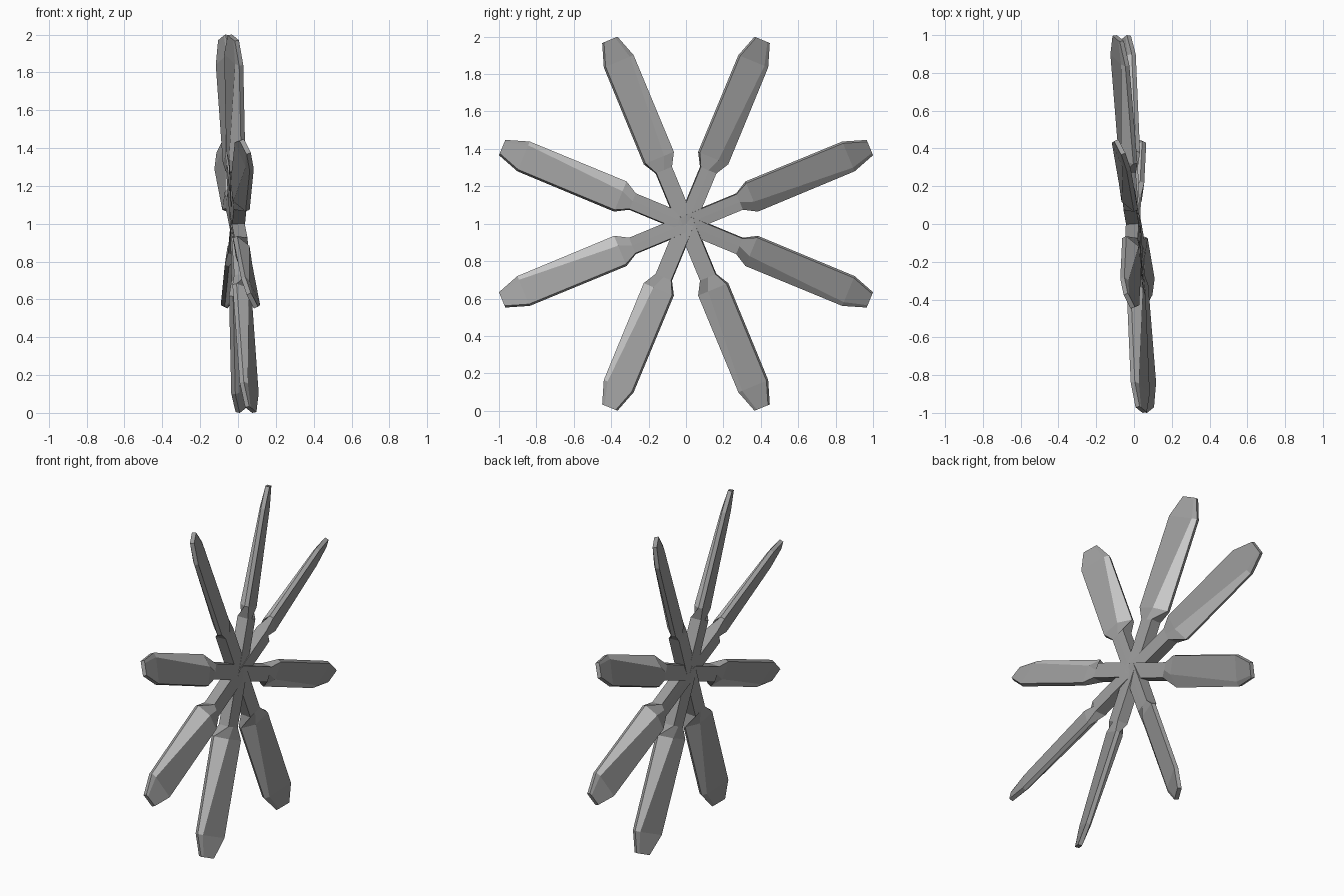
import bpy, bmesh
from math import radians, sin, cos
from mathutils import Vector

if "Cube" in bpy.data.objects:
    bpy.data.objects.remove(bpy.data.objects["Cube"])

HUB = Vector((-0.004, 0, 1.0))
LEAN_Y, LEAN_Z = -0.062, -0.047     # slight tilt of the whole wheel

# stations along a blade: radius, half width, edge half thickness,
# ridge half thickness, ridge position, pitch in degrees
STATIONS = [
    (-0.02, 0.045, 0.034, 0.0345, 0.0, 4),
    (0.310, 0.045, 0.034, 0.0345, 0.0, 4),
    (0.380, 0.082, 0.012, 0.046, 0.010, 26),
    (0.940, 0.081, 0.012, 0.022, 0.055, 26),
    (1.064, 0.039, 0.012, 0.013, 0.025, 26),
]


def make_material(name, value):
    m = bpy.data.materials.new(name)
    m.diffuse_color = (value, value, value, 1)
    m.use_nodes = True
    m.node_tree.nodes["Principled BSDF"].inputs["Base Color"].default_value = m.diffuse_color
    return m


dark = make_material("dark_grey", 0.34)
light = make_material("bevel_grey", 0.56)


def section(w, e, h, r):
    # point-symmetric six-sided blade section (chord, thickness)
    return [(-w, -e), (r, -h), (w, -e), (w, e), (-r, h), (-w, e)]


def make_blade(index):
    a = radians(22.5 + 45 * index)
    d = Vector((0, cos(a), sin(a)))
    t = Vector((0, -sin(a), cos(a)))
    x = Vector((1, 0, 0))
    bm = bmesh.new()
    rings = []
    for rad, w, e, h, r, deg in STATIONS:
        p_ang = radians(deg)
        chord = t * cos(p_ang) + x * sin(p_ang)
        normal = x * cos(p_ang) - t * sin(p_ang)
        ring = []
        for u, v in section(w, e, h, r):
            p = d * rad + chord * u / cos(p_ang) + normal * v
            p.x += (LEAN_Y * d.y + LEAN_Z * d.z) * rad
            ring.append(bm.verts.new(p + HUB))
        rings.append(ring)
    for s, (r0, r1) in enumerate(zip(rings, rings[1:])):
        for i in range(6):
            j = (i + 1) % 6
            f = bm.faces.new((r0[i], r0[j], r1[j], r1[i]))
            # lighter bevel strip along the paddle
            f.material_index = 1 if s == 2 and i in (1, 4) else 0
    bm.faces.new(rings[0])
    bm.faces.new(rings[-1])
    bmesh.ops.recalc_face_normals(bm, faces=bm.faces)
    mesh = bpy.data.meshes.new("blade_%d" % (index + 1))
    bm.to_mesh(mesh)
    bm.free()
    mesh.materials.append(dark)
    mesh.materials.append(light)
    bpy.context.collection.objects.link(bpy.data.objects.new(mesh.name, mesh))


# eight pitched paddle blades meeting at the hub
for k in range(8):
    make_blade(k)
